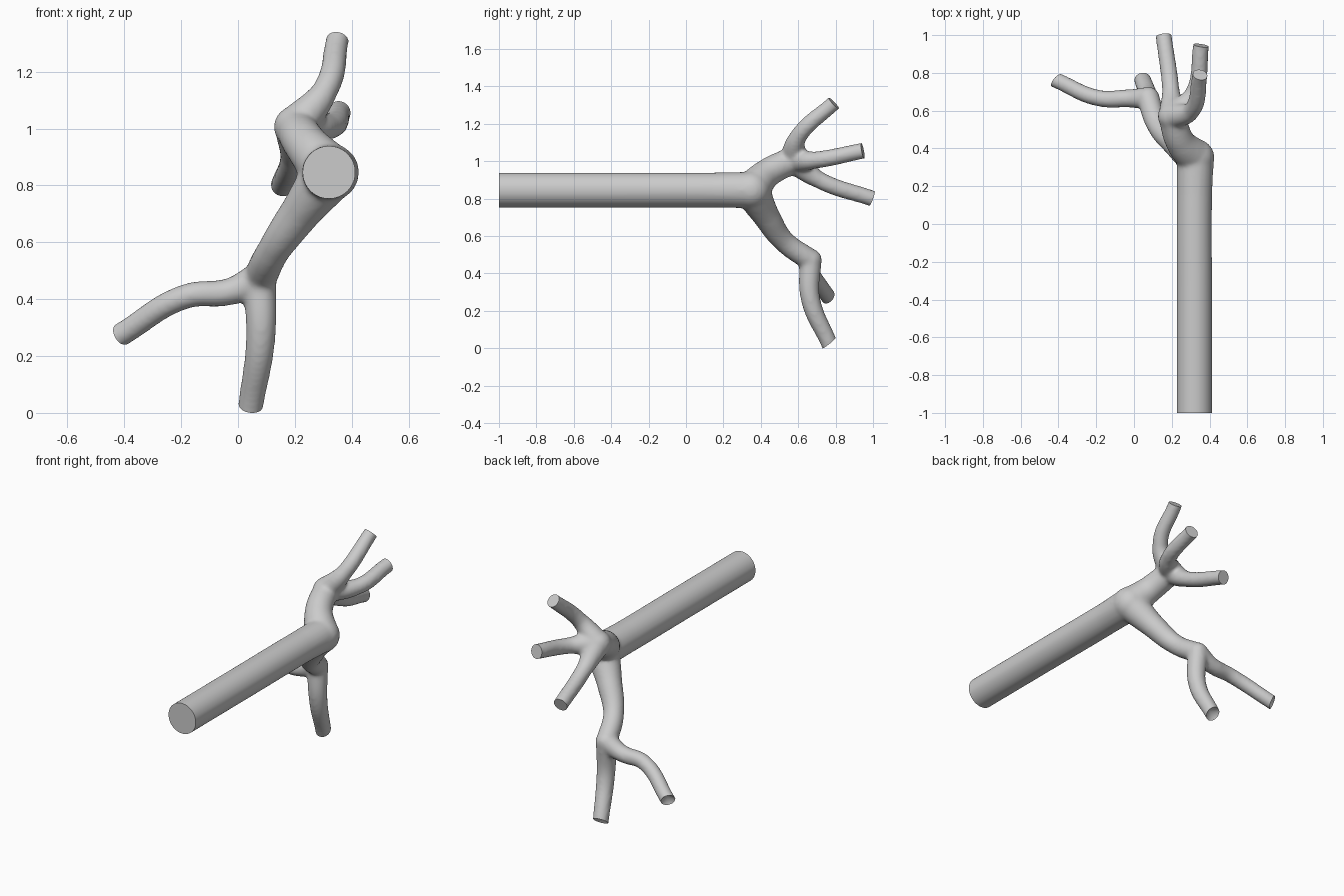
import bpy, bmesh
from mathutils import Vector

if "Cube" in bpy.data.objects:
    bpy.data.objects.remove(bpy.data.objects["Cube"])

# Skeleton: each branch is a list of (x, y, z, radius)
FORK, UPPER, LOWER = (0.325, 0.35, 0.84, 0.098), (0.20, 0.57, 1.00, 0.072), (0.075, 0.665, 0.465, 0.060)

trunk = [FORK, (0.32, 0.15, 0.84, 0.094), (0.32, -0.4, 0.84, 0.094), (0.32, -1.0, 0.84, 0.094)]
upper_limb = [FORK, (0.245, 0.435, 0.93, 0.078), UPPER]
lower_limb = [FORK, (0.22, 0.43, 0.70, 0.072), (0.125, 0.525, 0.565, 0.058), LOWER]
twig_up = [UPPER, (0.305, 0.60, 1.125, 0.046), (0.35, 0.79, 1.305, 0.041)]
twig_back = [UPPER, (0.315, 0.69, 1.00, 0.046), (0.355, 0.945, 1.05, 0.043)]
twig_down = [UPPER, (0.195, 0.71, 0.895, 0.046), (0.157, 0.995, 0.795, 0.043)]
root_down = [LOWER, (0.08, 0.665, 0.26, 0.052), (0.045, 0.765, 0.022, 0.045)]
root_side = [LOWER, (-0.03, 0.665, 0.42, 0.048), (-0.18, 0.665, 0.405, 0.044), (-0.41, 0.76, 0.27, 0.042)]

# (branch, backward tilt of the cut, hollow end)
tipped = [(trunk, 0, False), (twig_up, 0, False), (twig_back, 0, False),
          (twig_down, 0, False), (root_down, 0.35, True), (root_side, 0.35, True)]

cuts = []
for branch, tilt, hollow in tipped:
    a, b = Vector(branch[-2][:3]), Vector(branch[-1][:3])
    d = (b - a).normalized()
    cuts.append((b, (d + Vector((0, tilt, 0))).normalized(), hollow))
    branch.append((*(b + d * 0.07), branch[-1][3]))   # overrun, trimmed later

# Tubes along the skeleton
curve = bpy.data.curves.new("branches", 'CURVE')
curve.dimensions = '3D'
curve.bevel_depth = 1.0
curve.bevel_resolution = 8
curve.resolution_u = 8
curve.use_fill_caps = True
for branch in [b for b, _, _ in tipped] + [upper_limb, lower_limb]:
    s = curve.splines.new('BEZIER')
    s.bezier_points.add(len(branch) - 1)
    for p, (x, y, z, r) in zip(s.bezier_points, branch):
        p.co = (x, y, z)
        p.radius = r
        p.handle_left_type = p.handle_right_type = 'AUTO'
obj = bpy.data.objects.new("branching_tube", curve)
bpy.context.collection.objects.link(obj)
bpy.context.view_layer.objects.active = obj
obj.select_set(True)
bpy.ops.object.convert(target='MESH')
obj = bpy.context.object

# Round lumps at the forks
bm = bmesh.new()
bm.from_mesh(obj.data)
for x, y, z, r in (FORK, UPPER, LOWER):
    ret = bmesh.ops.create_icosphere(bm, subdivisions=3, radius=r * 1.04)
    bmesh.ops.translate(bm, verts=ret['verts'], vec=(x, y, z))
bm.to_mesh(obj.data)
bm.free()

# Fuse into one skin and soften the joints
rm = obj.modifiers.new("fuse", 'REMESH')
rm.mode = 'VOXEL'
rm.voxel_size = 0.01
sm = obj.modifiers.new("soften", 'SMOOTH')
sm.factor = 0.5
sm.iterations = 12
for name in ("fuse", "soften"):
    bpy.ops.object.modifier_apply(modifier=name)

# Trim and cap every tip
bm = bmesh.new()
bm.from_mesh(obj.data)
for tip, normal, hollow in cuts:
    faces = [f for f in bm.faces if (f.calc_center_median() - tip).length < 0.14]
    geom = faces + list({e for f in faces for e in f.edges}) + list({v for f in faces for v in f.verts})
    cut = bmesh.ops.bisect_plane(bm, geom=geom, plane_co=tip, plane_no=normal, clear_outer=True)
    rim = [e for e in cut['geom_cut'] if isinstance(e, bmesh.types.BMEdge)]
    caps = bmesh.ops.holes_fill(bm, edges=rim, sides=0)['faces']
    if hollow:
        for v in bmesh.ops.poke(bm, faces=caps)['verts']:
            v.co -= normal * 0.035
bmesh.ops.recalc_face_normals(bm, faces=bm.faces)
low = min(v.co.z for v in bm.verts)
bmesh.ops.translate(bm, verts=bm.verts, vec=(0, 0, -low))
bm.to_mesh(obj.data)
bm.free()
obj.name = "branching_tube"
bpy.ops.object.shade_smooth_by_angle(angle=0.7)
